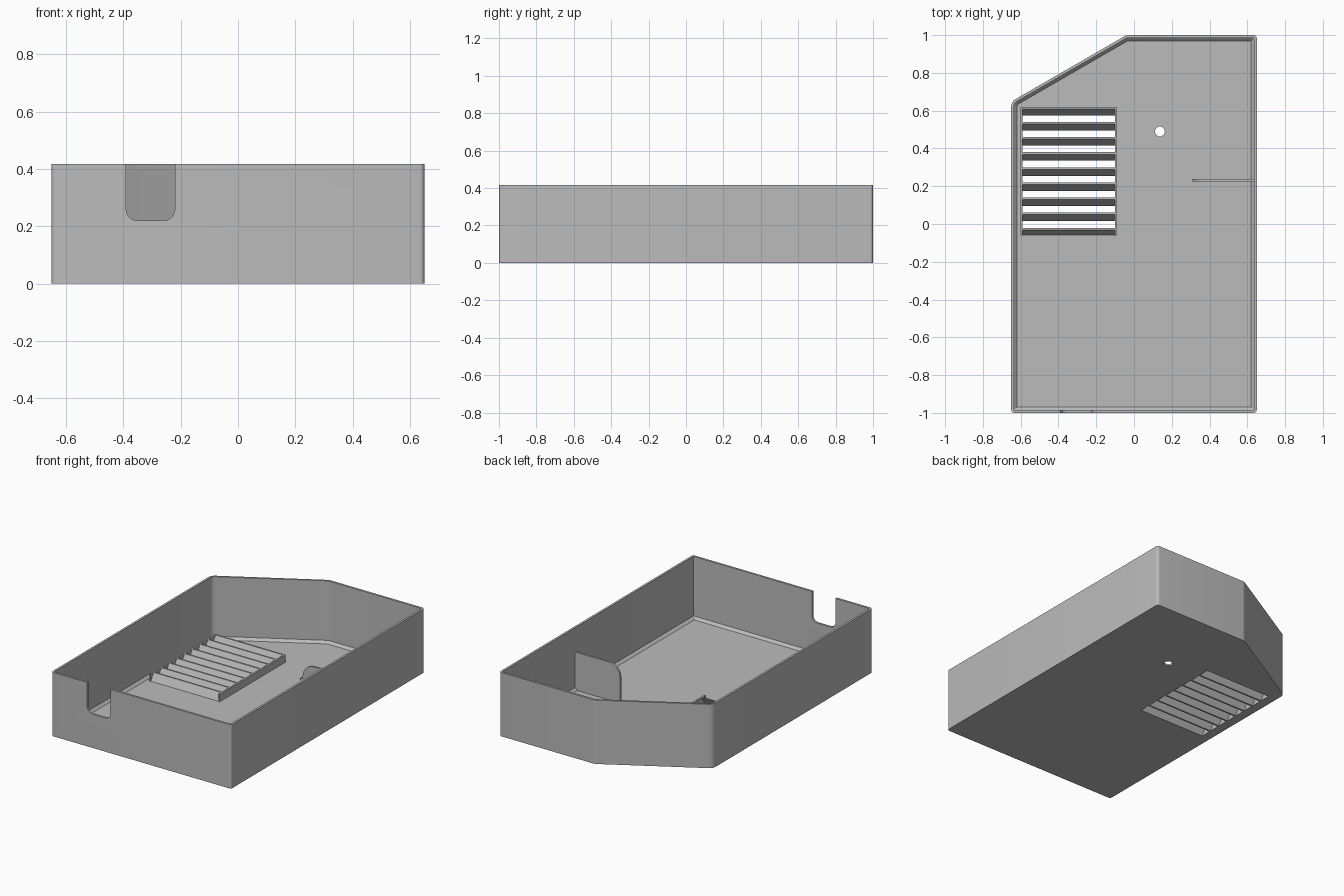
import bpy, bmesh, math
from mathutils import Vector

cube = bpy.data.objects.get("Cube")
if cube:
    bpy.data.objects.remove(cube, do_unlink=True)

grey = bpy.data.materials.new("plain_grey")
grey.use_nodes = True
COLOUR = (0.5, 0.5, 0.5, 1)
grey.diffuse_color = COLOUR
grey.node_tree.nodes["Principled BSDF"].inputs["Base Color"].default_value = COLOUR

HEIGHT, WALL, FLOOR, CHAMFER = 0.417, 0.014, 0.012, 0.016
# Tray footprint: corner position and rounding radius
CORNERS = [(-0.65, -1, 0.016), (0.65, -1, 0.016), (0.65, 1, 0.016),
           (-0.04, 1, 0.05), (-0.65, 0.648, 0.05)]


def make_object(name, bm):
    bmesh.ops.recalc_face_normals(bm, faces=bm.faces)
    mesh = bpy.data.meshes.new(name)
    bm.to_mesh(mesh)
    bm.free()
    mesh.materials.append(grey)
    obj = bpy.data.objects.new(name, mesh)
    bpy.context.collection.objects.link(obj)
    return obj


def rounded(corners, steps=6):
    """Round each (x, y, radius) corner of a counter-clockwise polygon."""
    points = []
    for i, (x, y, r) in enumerate(corners):
        p = Vector((x, y))
        if r == 0:
            points.append(p)
            continue
        a = (Vector(corners[i - 1][:2]) - p).normalized()
        b = (Vector(corners[(i + 1) % len(corners)][:2]) - p).normalized()
        half = a.angle(b) / 2
        centre = p + (a + b).normalized() * r / math.sin(half)
        start, end = p + a * r / math.tan(half), p + b * r / math.tan(half)
        sweep = math.pi - 2 * half
        for s in range(steps + 1):
            t = s / steps
            u = (math.sin((1 - t) * sweep) * (start - centre)
                 + math.sin(t * sweep) * (end - centre)) / math.sin(sweep)
            points.append(centre + u)
    return points


def inset_corners(d):
    """Footprint moved inwards by d."""
    result = []
    for i, (x, y, r) in enumerate(CORNERS):
        p = Vector((x, y))
        a = (Vector(CORNERS[i - 1][:2]) - p).normalized()
        b = (Vector(CORNERS[(i + 1) % len(CORNERS)][:2]) - p).normalized()
        q = p + (a + b).normalized() * d / math.sin(a.angle(b) / 2)
        result.append((q.x, q.y, max(r - d, 0.002)))
    return result


def prism(name, points, axis, low, high):
    """Extrude a 2D profile along x, y or z."""
    place = {"x": lambda p, t: (t, p[0], p[1]),
             "y": lambda p, t: (p[0], t, p[1]),
             "z": lambda p, t: (p[0], p[1], t)}[axis]
    bm = bmesh.new()
    face = bm.faces.new([bm.verts.new(place(p, low)) for p in points])
    new = bmesh.ops.extrude_face_region(bm, geom=[face])["geom"]
    shift = Vector(place((0, 0), high - low))
    bmesh.ops.translate(bm, vec=shift, verts=[v for v in new if isinstance(v, bmesh.types.BMVert)])
    return make_object(name, bm)


def rect(x0, y0, x1, y1):
    return [(x0, y0), (x1, y0), (x1, y1), (x0, y1)]


def shade(obj):
    bpy.ops.object.select_all(action="DESELECT")
    obj.select_set(True)
    bpy.context.view_layer.objects.active = obj
    bpy.ops.object.shade_smooth_by_angle(angle=math.radians(25))


# Open tray with thin walls and a chamfer around the floor
bm = bmesh.new()
rings = []
for inset, z in [(0, 0), (0, HEIGHT), (WALL, HEIGHT), (WALL, FLOOR + CHAMFER),
                 (WALL + CHAMFER, FLOOR)]:
    rings.append([bm.verts.new((p.x, p.y, z)) for p in rounded(inset_corners(inset))])
for lower, upper in zip(rings, rings[1:]):
    for i in range(len(lower)):
        bm.faces.new((lower[i - 1], lower[i], upper[i], upper[i - 1]))
bm.faces.new(rings[0])
bm.faces.new(rings[-1])
tray = make_object("tray", bm)

# Vent dimensions
X0, X1, Y0, Y1 = -0.60, -0.09, -0.06, 0.62
TOP, RIM, PITCH, RUN, THICK = 0.06, 0.011, 0.08, 0.034, 0.011
SLATS = 9

# Cut the front notch, the round floor hole and the vent opening
hole = [(0.137 + 0.026 * math.cos(a), 0.49 + 0.026 * math.sin(a))
        for a in (math.tau * i / 32 for i in range(32))]
notch = rounded([(-0.39, 0.22, 0.04), (-0.22, 0.22, 0.04), (-0.22, 0.5, 0), (-0.39, 0.5, 0)])
cutters = [prism("notch_cutter", notch, "y", -1.1, -0.9),
           prism("hole_cutter", hole, "z", -0.1, 0.1),
           prism("vent_cutter", rect(X0 + RIM, Y0 + 0.004, X1 - RIM, Y1 - RIM), "z", -0.1, 0.1)]
bpy.context.view_layer.objects.active = tray
for cutter in cutters:
    cutter.hide_render = True
    mod = tray.modifiers.new("cut", "BOOLEAN")
    mod.operation, mod.solver, mod.object = "DIFFERENCE", "EXACT", cutter
    bpy.ops.object.modifier_apply(modifier=mod.name)
for cutter in cutters:
    bpy.data.objects.remove(cutter, do_unlink=True)
shade(tray)

# Vent side rails
for side, x in (("right", X0), ("left", X1 - RIM)):
    prism("vent_rail_" + side, rect(Y0, FLOOR - 0.002, Y1, TOP), "x", x, x + RIM)

# Sloping vent slats; the rear one is closed by an upright back
for k in range(SLATS):
    y = Y1 - THICK - PITCH * k
    back = y + THICK if k == 0 else y - RUN + THICK
    prism(f"vent_slat_{k + 1}", [(y - RUN, 0), (back, 0), (y + THICK, TOP), (y, TOP)],
          "x", X0 + RIM, X1 - RIM)

# Upright divider with one rounded upper corner, joined to the left wall
divider = rounded([(0.31, FLOOR - 0.002, 0), (0.64, FLOOR - 0.002, 0), (0.64, 0.26, 0),
                   (0.31, 0.26, 0.08)], 8)
shade(prism("divider", divider, "y", 0.225, 0.238))
